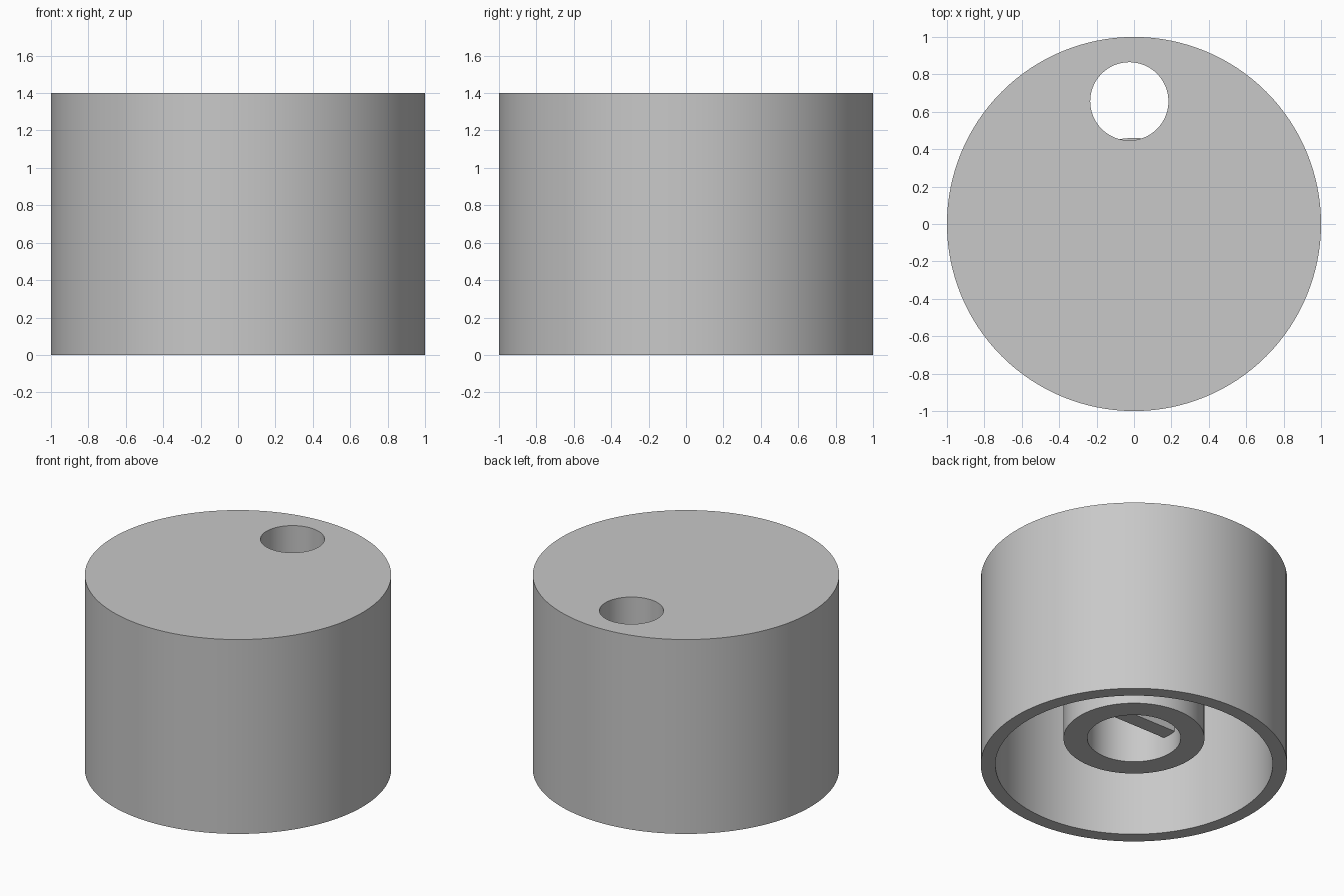
import bpy, bmesh, math

if "Cube" in bpy.data.objects:
    bpy.data.objects.remove(bpy.data.objects["Cube"])

grey = bpy.data.materials.new("plain grey")
grey.diffuse_color = (0.58, 0.58, 0.58, 1)
grey.use_nodes = True
grey.node_tree.nodes["Principled BSDF"].inputs["Base Color"].default_value = grey.diffuse_color

SIDES = 128
CEILING = 1.2


def add_object(name, bm):
    bmesh.ops.recalc_face_normals(bm, faces=bm.faces)
    mesh = bpy.data.meshes.new(name)
    bm.to_mesh(mesh)
    bm.free()
    mesh.materials.append(grey)
    obj = bpy.data.objects.new(name, mesh)
    bpy.context.collection.objects.link(obj)
    return obj


def lathe(name, profile):
    """Spin an (r, z) profile, starting and ending on the axis, around z."""
    bm = bmesh.new()
    verts = [bm.verts.new((r, 0, z)) for r, z in profile]
    edges = [bm.edges.new(pair) for pair in zip(verts, verts[1:])]
    bmesh.ops.spin(bm, geom=verts + edges, cent=(0, 0, 0), axis=(0, 0, 1),
                   angle=math.tau, steps=SIDES, use_duplicate=False)
    bmesh.ops.remove_doubles(bm, verts=bm.verts, dist=1e-4)
    return add_object(name, bm)


# Hollow knob: outer skirt, top plate and central shaft socket in one profile
knob = lathe("knob_body", [
    (0, 1.4), (1, 1.4), (1, 0), (0.905, 0), (0.905, CEILING),
    (0.46, CEILING), (0.46, 0.2), (0.305, 0.2), (0.305, CEILING), (0, CEILING)])

# Finger hole through the top plate
hole = lathe("finger_hole_cutter", [
    (0, 1.5), (0.209, 1.5), (0.209, CEILING - 0.01), (0, CEILING - 0.01)])
hole.location = (-0.025, 0.656, 0)
hole.hide_render = True
cut = knob.modifiers.new("finger_hole", 'BOOLEAN')
cut.operation = 'DIFFERENCE'
cut.solver = 'EXACT'
cut.object = hole
bpy.context.view_layer.objects.active = knob
knob.select_set(True)
bpy.ops.object.modifier_apply(modifier=cut.name)
bpy.data.objects.remove(hole)
bpy.ops.object.shade_smooth_by_angle(angle=math.radians(30))

# Key blade across the shaft socket
bm = bmesh.new()
bmesh.ops.create_cube(bm, size=1)
bottom, top = 0.34, CEILING + 0.01
for v in bm.verts:
    v.co.x *= 0.61
    v.co.y *= 0.11
    v.co.z = top if v.co.z > 0 else bottom
add_object("socket_key", bm)
